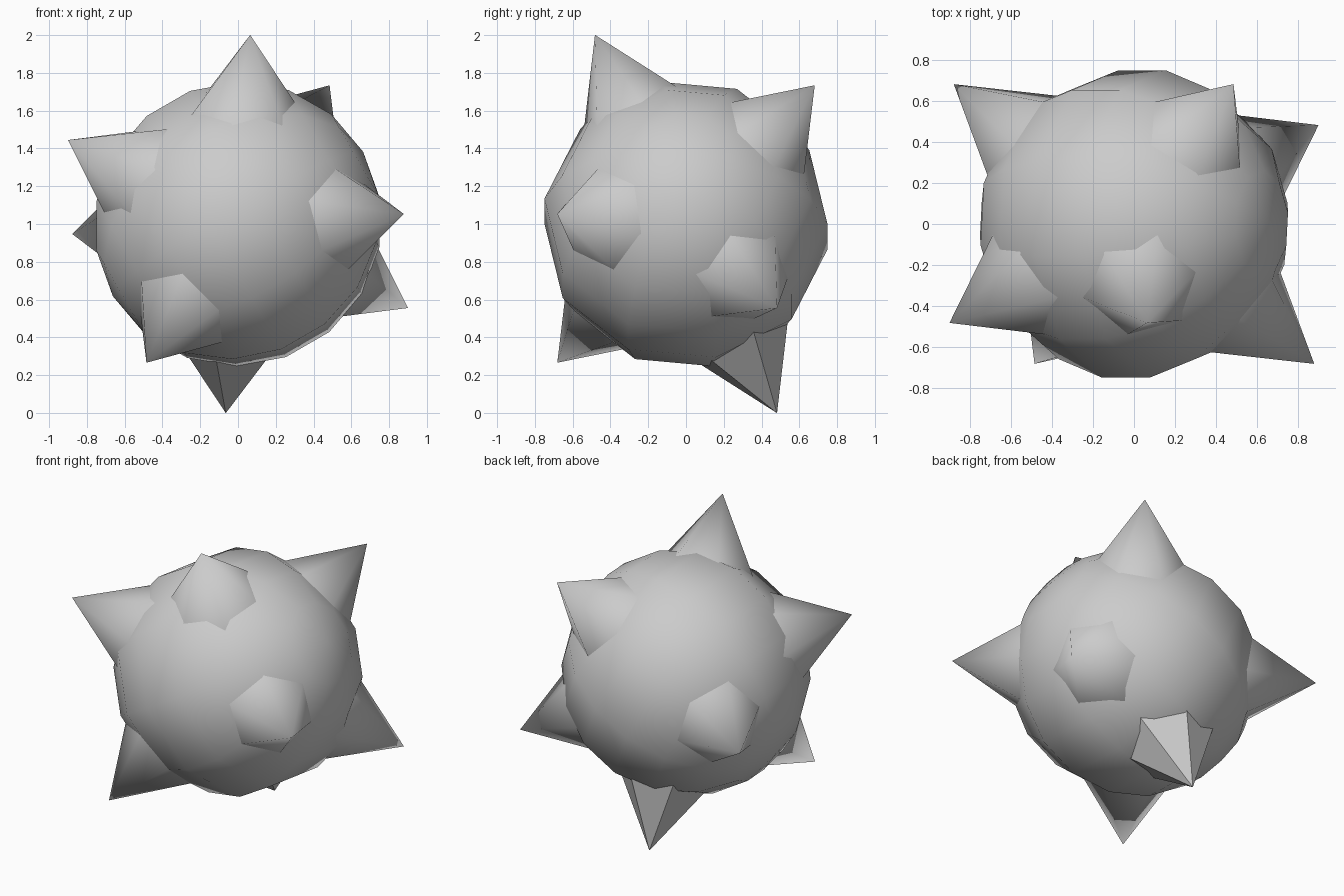
import bpy, bmesh
from math import radians, sqrt, atan2
from mathutils import Matrix, Vector, Euler

if "Cube" in bpy.data.objects:
    bpy.data.objects.remove(bpy.data.objects["Cube"])

CENTRE = Matrix.Translation((0, 0, 1.0))
BODY_R, TIP, SPIKE_H, SPIKE_R = 0.765, 1.113, 0.5, 0.325

# The whole model is tilted; A is the ball's polar axis, B and C its equator axes
TILT = Euler((radians(30), radians(-30), 0)).to_matrix()
A, B, C = (TILT @ Vector(v) for v in ((1, 0, 0), (0, 1, 0), (0, 0, 1)))


def frame(x, y, z):
    """Rotation whose columns are the given axes."""
    return Matrix((x, y, z)).transposed().to_4x4()


def finish(name, bm, matrix, smooth=True):
    # turn so that one off-axis vertex lies on local +x, then place
    v = next(v.co for v in bm.verts if v.co.xy.length > 0.05)
    spin = Matrix.Rotation(-atan2(v.y, v.x), 4, 'Z')
    bmesh.ops.transform(bm, matrix=CENTRE @ matrix @ spin, verts=bm.verts)
    bmesh.ops.recalc_face_normals(bm, faces=bm.faces)
    for f in bm.faces:
        f.smooth = smooth and len(f.verts) < 6
    mesh = bpy.data.meshes.new(name)
    bm.to_mesh(mesh)
    bm.free()
    obj = bpy.data.objects.new(name, mesh)
    bpy.context.collection.objects.link(obj)


# Round body: low-poly smooth ball
bm = bmesh.new()
bmesh.ops.create_uvsphere(bm, u_segments=10, v_segments=9, radius=BODY_R)
finish("body", bm, frame(B, C, A))


# Six-sided spikes, each with one ridge facing the polar axis
def spike(name, direction, smooth):
    z = direction.normalized()
    x = (A - z * A.dot(z)).normalized()
    bm = bmesh.new()
    bmesh.ops.create_cone(bm, cap_ends=True, segments=6,
                          radius1=SPIKE_R, radius2=0, depth=SPIKE_H)
    bmesh.ops.remove_doubles(bm, verts=bm.verts, dist=1e-4)
    place = frame(x, z.cross(x), z) @ Matrix.Translation((0, 0, TIP - SPIKE_H / 2))
    finish(name, bm, place, smooth)


n = 0
for sa in (1, -1):
    for sb in (1, -1):
        n += 1
        spike(f"side_spike_{n}", sa * A + sb * B, True)
        # the lowest spike is faceted
        spike(f"end_spike_{n}", sa * A + sb * sqrt(3) * C, not (sa < 0 and sb < 0))
